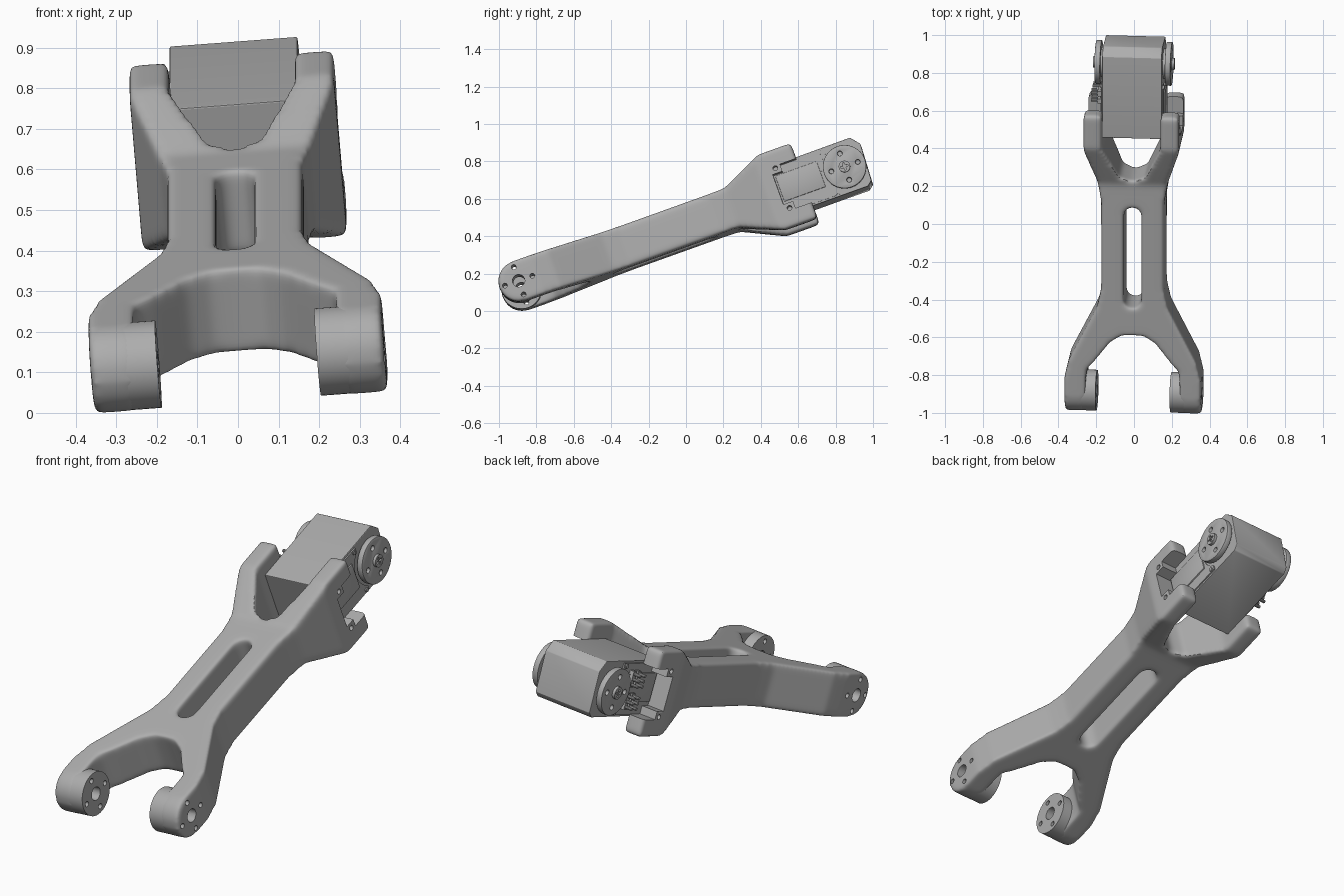
import bpy, bmesh, math
from mathutils import Matrix, Vector

cube = bpy.data.objects.get("Cube")
if cube:
    bpy.data.objects.remove(cube)

grey = bpy.data.materials.new("plain_grey")
grey.use_nodes = True
colour = (0.42, 0.42, 0.42, 1)
grey.diffuse_color = colour
grey.node_tree.nodes["Principled BSDF"].inputs["Base Color"].default_value = colour

# Parts are built level (y along the arm, pivot at origin), then tilted and rolled
POSE = (Matrix.Translation((0, -0.885, 0.135))
        @ Matrix.Rotation(math.radians(19.7), 4, 'X')
        @ Matrix.Rotation(math.radians(-4.6), 4, 'Y'))
PIVOT, SHAFT = 0.0, 1.846


def make(name, bm):
    bmesh.ops.recalc_face_normals(bm, faces=bm.faces)
    me = bpy.data.meshes.new(name)
    bm.to_mesh(me)
    bm.free()
    ob = bpy.data.objects.new(name, me)
    bpy.context.collection.objects.link(ob)
    me.materials.append(grey)
    return ob


def prism(name, points, axis, lo, hi):
    """Extrude an outline along x (points are y, z) or z (points are x, y)."""
    bm = bmesh.new()
    place = (lambda p: (lo, p[0], p[1])) if axis == 'x' else (lambda p: (p[0], p[1], lo))
    face = bm.faces.new([bm.verts.new(place(p)) for p in points])
    new = bmesh.ops.extrude_face_region(bm, geom=[face])["geom"]
    step = Vector((hi - lo, 0, 0)) if axis == 'x' else Vector((0, 0, hi - lo))
    bmesh.ops.translate(bm, vec=step, verts=[g for g in new if isinstance(g, bmesh.types.BMVert)])
    return make(name, bm)


def box(name, x0, x1, y0, y1, z0, z1):
    return prism(name, [(y0, z0), (y1, z0), (y1, z1), (y0, z1)], 'x', x0, x1)


def add_disc(bm, x0, x1, y, z, r, sides=40):
    m = Matrix.Translation(((x0 + x1) / 2, y, z)) @ Matrix.Rotation(math.pi / 2, 4, 'Y')
    bmesh.ops.create_cone(bm, cap_ends=True, segments=sides, radius1=r, radius2=r,
                          depth=abs(x1 - x0), matrix=m)


def disc(name, *args):
    bm = bmesh.new()
    add_disc(bm, *args)
    return make(name, bm)


def bolt_ring(name, x0, x1, y, r_ring, r_hole):
    bm = bmesh.new()
    for dy, dz in ((1, 0), (0, 1), (-1, 0), (0, -1)):
        add_disc(bm, x0, x1, y + dy * r_ring, dz * r_ring, r_hole, 14)
    return make(name, bm)


def boolean(ob, cutter, op='DIFFERENCE'):
    cutter.hide_render = True
    mod = ob.modifiers.new("cut", 'BOOLEAN')
    mod.operation, mod.object, mod.solver = op, cutter, 'EXACT'


def bake(ob):
    """Apply the modifiers and drop the cutters."""
    bpy.context.view_layer.update()
    deps = bpy.context.evaluated_depsgraph_get()
    me = bpy.data.meshes.new_from_object(ob.evaluated_get(deps))
    cutters = {m.object for m in ob.modifiers if m.type == 'BOOLEAN'}
    ob.modifiers.clear()
    ob.data = me
    for c in cutters:
        bpy.data.objects.remove(c)


def finish(ob, angle=35):
    ob.data.shade_smooth()
    ob.data.set_sharp_from_angle(angle=math.radians(angle))
    ob.data.transform(POSE)


def bevel(ob, width):
    mod = ob.modifiers.new("bevel", 'BEVEL')
    mod.width, mod.segments = width, 2
    bake(ob)


# Frame: plan outline crossed with the side profile
half = [(0, 0.35), (0.06, 0.345), (0.12, 0.305), (0.2, 0.2), (0.24, 0.155), (0.25, 0.1),
        (0.25, -0.12), (0.363, -0.12), (0.363, 0.1), (0.34, 0.2), (0.19, 0.5), (0.168, 0.6),
        (0.168, 1.1), (0.185, 1.2), (0.253, 1.41), (0.253, 1.62), (0.155, 1.62),
        (0.155, 1.43), (0.065, 1.245), (0, 1.22)]
plan = half + [(-x, y) for x, y in reversed(half[1:-1])]
frame = prism("frame", plan, 'z', -0.3, 0.3)

side_top = [(1.2, 0.111), (1.43, 0.214), (1.618, 0.214)]
R = 0.11
nose = [(-R * math.sin(t), R * math.cos(t)) for t in (math.pi * i / 24 for i in range(25))]
profile = nose + [(y, -z) for y, z in side_top] + list(reversed(side_top))
boolean(frame, prism("profile_cutter", profile, 'x', -0.5, 0.5), 'INTERSECT')

# Long rounded window between the two struts
W = 0.047
window = []
for cy, start in ((0.55, math.pi), (1.02, 0)):
    window += [(W * math.cos(start + math.pi * i / 12), cy + W * math.sin(start + math.pi * i / 12))
               for i in range(13)]
boolean(frame, prism("window_cutter", window, 'z', -0.4, 0.4))
bake(frame)

# Soft cast edges
remesh = frame.modifiers.new("remesh", 'REMESH')
remesh.mode, remesh.voxel_size = 'VOXEL', 0.01
soften = frame.modifiers.new("soften", 'SMOOTH')
soften.factor, soften.iterations = 0.5, 22
bake(frame)

# Crisp clamp notches, screw holes and pivot holes
boolean(frame, box("notch_root", -0.4, 0.4, 1.47, 1.8, -0.085, 0.085))
boolean(frame, box("notch_mouth", -0.4, 0.4, 1.525, 1.8, -0.125, 0.125))
for z in (-0.113, 0.113):
    boolean(frame, disc("clamp_hole", -0.4, 0.4, 1.495, z, 0.013, 14))
boolean(frame, disc("pivot_hole", -0.5, 0.5, PIVOT, 0, 0.033, 28))
boolean(frame, bolt_ring("pivot_bolts", -0.5, 0.5, PIVOT, 0.078, 0.013))
bake(frame)
frame.data.materials.clear()
frame.data.materials.append(grey)
finish(frame)

# Motor case
case = prism("motor_case", [(1.47, -0.138), (1.93, -0.138), (1.957, -0.115), (1.967, 0.09),
                            (1.925, 0.14), (1.47, 0.138)], 'x', -0.158, 0.158)
bevel(case, 0.004)
finish(case, 20)

for side, s in (("left", 1), ("right", -1)):
    # Pivot boss on the inside of each fork tip
    boss = disc(side + "_pivot_boss", s * 0.197, s * 0.31, PIVOT, 0, 0.108, 48)
    boolean(boss, disc("hole", -0.5, 0.5, PIVOT, 0, 0.033, 28))
    boolean(boss, bolt_ring("bolts", -0.5, 0.5, PIVOT, 0.078, 0.013))
    bake(boss)
    finish(boss)

    # Side cover and raised panel of the motor
    x = sorted((s * 0.15, s * 0.165))
    cover = box(side + "_motor_cover", *x, 1.475, 1.775, -0.128, 0.128)
    boolean(cover, disc("clearance", -0.3, 0.3, SHAFT, 0, 0.125, 48))
    bake(cover)
    finish(cover)
    x = sorted((s * 0.15, s * 0.172))
    panel = box(side + "_motor_panel", *x, 1.48, 1.715, -0.065, 0.08)
    bevel(panel, 0.003)
    finish(panel)
    for z in (-0.115, 0.115):
        finish(disc(side + "_cover_screw", s * 0.15, s * 0.171, 1.755, z, 0.011, 14))

    # Output disc with bolt holes and centre screw
    horn = disc(side + "_output_disc", s * 0.172, s * 0.202, SHAFT, 0, 0.116, 48)
    boolean(horn, bolt_ring("bolts", s * 0.185, s * 0.3, SHAFT, 0.075, 0.013))
    bevel(horn, 0.003)
    finish(horn)
    finish(disc(side + "_output_hub", s * 0.15, s * 0.18, SHAFT, 0, 0.08, 40))
    screw = disc(side + "_centre_screw", s * 0.19, s * 0.216, SHAFT, 0, 0.031, 24)
    for a, b in ((0.02, 0.005), (0.005, 0.02)):
        x = sorted((s * 0.207, s * 0.25))
        boolean(screw, box("slot", *x, SHAFT - a, SHAFT + a, -b, b))
    bake(screw)
    finish(screw)

# Two pin connectors on the right side of the motor
for y in (1.66, 1.7):
    for base in (-0.055, 0.055):
        finish(box("connector_base", -0.187, -0.16, y - 0.013, y + 0.013, base - 0.04, base + 0.04))
        for i in (-1, 0, 1):
            finish(disc("connector_pin", -0.222, -0.18, y, base + i * 0.026, 0.008, 10))
